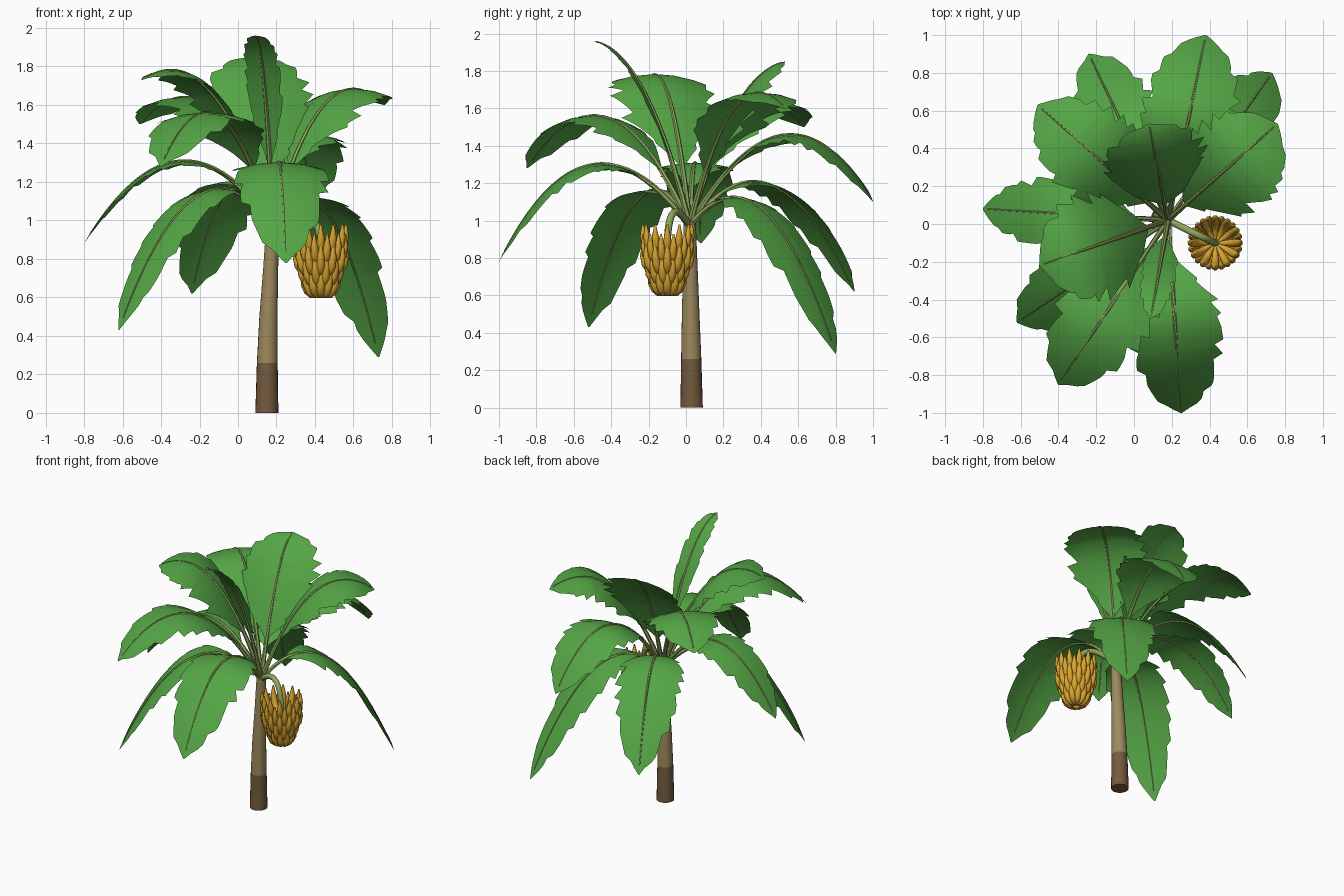
import bpy
import bmesh
import math
import random
from mathutils import Vector

random.seed(11)
old = bpy.data.objects.get("Cube")
if old:
    bpy.data.objects.remove(old, do_unlink=True)


def material(name, rgb):
    mat = bpy.data.materials.new(name)
    mat.use_nodes = True
    mat.diffuse_color = (*rgb, 1)
    bsdf = mat.node_tree.nodes["Principled BSDF"]
    bsdf.inputs["Base Color"].default_value = (*rgb, 1)
    bsdf.inputs["Roughness"].default_value = 0.8
    return mat


leaf_green = material("leaf green", (0.09, 0.38, 0.06))
stem_green = material("stem green", (0.27, 0.39, 0.11))
bark_tan = material("bark tan", (0.34, 0.25, 0.11))
bark_brown = material("bark brown", (0.175, 0.103, 0.048))
banana_gold = material("banana gold", (0.7, 0.38, 0.03))


def finish(name, bm, mats, angle=50):
    mesh = bpy.data.meshes.new(name)
    bm.to_mesh(mesh)
    bm.free()
    obj = bpy.data.objects.new(name, mesh)
    bpy.context.collection.objects.link(obj)
    for mat in mats:
        mesh.materials.append(mat)
    bpy.ops.object.select_all(action="DESELECT")
    obj.select_set(True)
    bpy.context.view_layer.objects.active = obj
    bpy.ops.object.shade_smooth_by_angle(angle=math.radians(angle))


def bezier(a, b, c, t):
    return a * (1 - t) ** 2 + b * 2 * t * (1 - t) + c * t * t


def direction(pts, i):
    return (pts[min(i + 1, len(pts) - 1)] - pts[max(i - 1, 0)]).normalized()


def sweep(bm, pts, radii, sides, paint=lambda i: 0):
    """Capped round tube along a path; paint gives the material per segment."""
    rings = []
    for i, (p, r) in enumerate(zip(pts, radii)):
        d = direction(pts, i)
        u = d.cross(Vector((0.31, 0.95, 0))).normalized()
        v = d.cross(u)
        turn = [math.tau * k / sides for k in range(sides)]
        rings.append([bm.verts.new(p + (u * math.cos(a) + v * math.sin(a)) * r) for a in turn])
    for i in range(len(rings) - 1):
        for k in range(sides):
            n = (k + 1) % sides
            face = bm.faces.new((rings[i][k], rings[i][n], rings[i + 1][n], rings[i + 1][k]))
            face.material_index = paint(i)
    bm.faces.new(rings[0][::-1]).material_index = paint(0)
    bm.faces.new(rings[-1]).material_index = paint(len(rings) - 2)


def lerp_profile(profile, s):
    for (s0, w0), (s1, w1) in zip(profile, profile[1:]):
        if s <= s1:
            return w0 + (w1 - w0) * (s - s0) / (s1 - s0)
    return profile[-1][1]


# Trunk: leaning and tapered, dark at the foot
bm = bmesh.new()
trunk_path = [Vector(p) for p in ((0.15, 0.03, 0), (0.152, 0.028, 0.26), (0.158, 0.025, 0.5),
                                  (0.17, 0.023, 0.75), (0.18, 0.02, 1.0))]
sweep(bm, trunk_path, (0.06, 0.054, 0.047, 0.039, 0.032), 20, lambda i: 0 if i == 0 else 1)
finish("trunk", bm, [bark_brown, bark_tan])

# Leaves: tip x, y, z, then arch height, arch reach, half width
CROWN = Vector((0.18, 0.02, 0.97))
LEAVES = (
    (0.38, 1.0, 1.1, 1.88, 0.53, 0.25),
    (0.73, 0.8, 0.29, 1.48, 0.5, 0.22),
    (0.76, 0.53, 1.6, 1.93, 0.45, 0.27),
    (0.08, 0.53, 1.85, 1.8, 0.47, 0.27),
    (0.09, -0.5, 1.96, 1.93, 0.45, 0.09),
    (-0.24, 0.9, 0.62, 1.58, 0.5, 0.22),
    (-0.51, 0.63, 1.5, 1.95, 0.45, 0.25),
    (-0.5, -0.22, 1.73, 1.99, 0.45, 0.28),
    (-0.8, 0.08, 0.88, 1.69, 0.5, 0.19),
    (-0.62, -0.52, 0.43, 1.54, 0.5, 0.2),
    (-0.4, -0.85, 1.28, 1.97, 0.5, 0.25),
    (0.25, -1.0, 0.78, 1.72, 0.54, 0.24),
)
OUTLINE = ((0, 0.03), (0.12, 0.5), (0.25, 0.92), (0.45, 1), (0.65, 0.94),
           (0.82, 0.74), (0.93, 0.45), (1, 0.02))
STATIONS = 40
BLADE_START = 0.17
COLUMNS = (-1, -0.5, 0, 0.5, 1)


def torn_edge():
    """Irregular saw-tooth width factors for one edge of a blade."""
    factors = []
    while len(factors) <= STATIONS:
        length = random.choice((4, 5, 6, 8))
        depth = random.uniform(0.1, 0.28)
        factors += [1.07 - depth * (1 - k / (length - 1)) for k in range(length)]
    return factors


for number, (x, y, z, arch, reach, half) in enumerate(LEAVES, 1):
    tip = Vector((x, y, z))
    handle = CROWN.lerp(tip, reach)
    handle.z = arch
    out = Vector((x - CROWN.x, y - CROWN.y, 0)).normalized()
    side = Vector((out.y, -out.x, 0))

    # Blade: drooping from the rib to torn edges
    bm = bmesh.new()
    steps = [i / STATIONS for i in range(STATIONS + 1)]
    line = [bezier(CROWN, handle, tip, BLADE_START + (1 - BLADE_START) * s) for s in steps]
    edges = {-1: torn_edge(), 1: torn_edge()}
    rows = []
    for i, s in enumerate(steps):
        up = side.cross(direction(line, i))
        row = []
        for c in COLUMNS:
            tear = edges[1 if c > 0 else -1][i]
            w = half * lerp_profile(OUTLINE, s) * c * tear
            sweep_forward = direction(line, i) * abs(w) * 0.12 * (1 - s)
            row.append(bm.verts.new(line[i] + side * w + sweep_forward - up * 0.7 * w * w))
        rows.append(row)
    for a, b in zip(rows, rows[1:]):
        for k in range(len(COLUMNS) - 1):
            bm.faces.new((a[k], a[k + 1], b[k + 1], b[k]))
    finish(f"leaf_blade_{number}", bm, [leaf_green], 80)

    # Stalk and midrib
    bm = bmesh.new()
    count = 22
    rib = [bezier(CROWN, handle, tip, 0.97 * i / count) for i in range(count + 1)]
    radii = [0.018 - 0.0145 * (i / count) ** 0.7 for i in range(count + 1)]
    sweep(bm, rib, radii, 6)
    finish(f"leaf_rib_{number}", bm, [stem_green])

# Fruit stalk: arches out of the crown and hangs through the bunch
BUNCH = Vector((0.43, -0.1, 0))
HANG = BUNCH + Vector((0, 0, 0.88))
bm = bmesh.new()
over = Vector((0.4, -0.09, 1.16))
path = [bezier(CROWN, over, HANG, i / 12) for i in range(13)]
path.append(BUNCH + Vector((0, 0, 0.64)))
sweep(bm, path, [0.019] * len(path), 10)
finish("fruit_stalk", bm, [stem_green])

# Banana bunch: tiers of fruit curving outwards and up, tips spread apart
bm = bmesh.new()
TIERS = 5
PER_TIER = 12
for tier in range(TIERS):
    f = tier / (TIERS - 1)
    radius = 0.085 + 0.04 * min(1, f * 2)
    height = 0.605 + 0.205 * f
    for k in range(PER_TIER):
        a = math.tau * (k + 0.5 * (tier % 2)) / PER_TIER
        ray = Vector((math.cos(a), math.sin(a), 0))
        start = BUNCH + ray * 0.02 + Vector((0, 0, height))
        bend = BUNCH + ray * radius * 1.1 + Vector((0, 0, height - 0.005))
        end = BUNCH + ray * (radius + 0.005) + Vector((0, 0, height + 0.17))
        fruit = [bezier(start, bend, end, t) for t in (0, 0.2, 0.4, 0.6, 0.8, 0.94, 1)]
        sweep(bm, fruit, (0.009, 0.016, 0.021, 0.023, 0.019, 0.009, 0.005), 8)
finish("banana_bunch", bm, [banana_gold])
